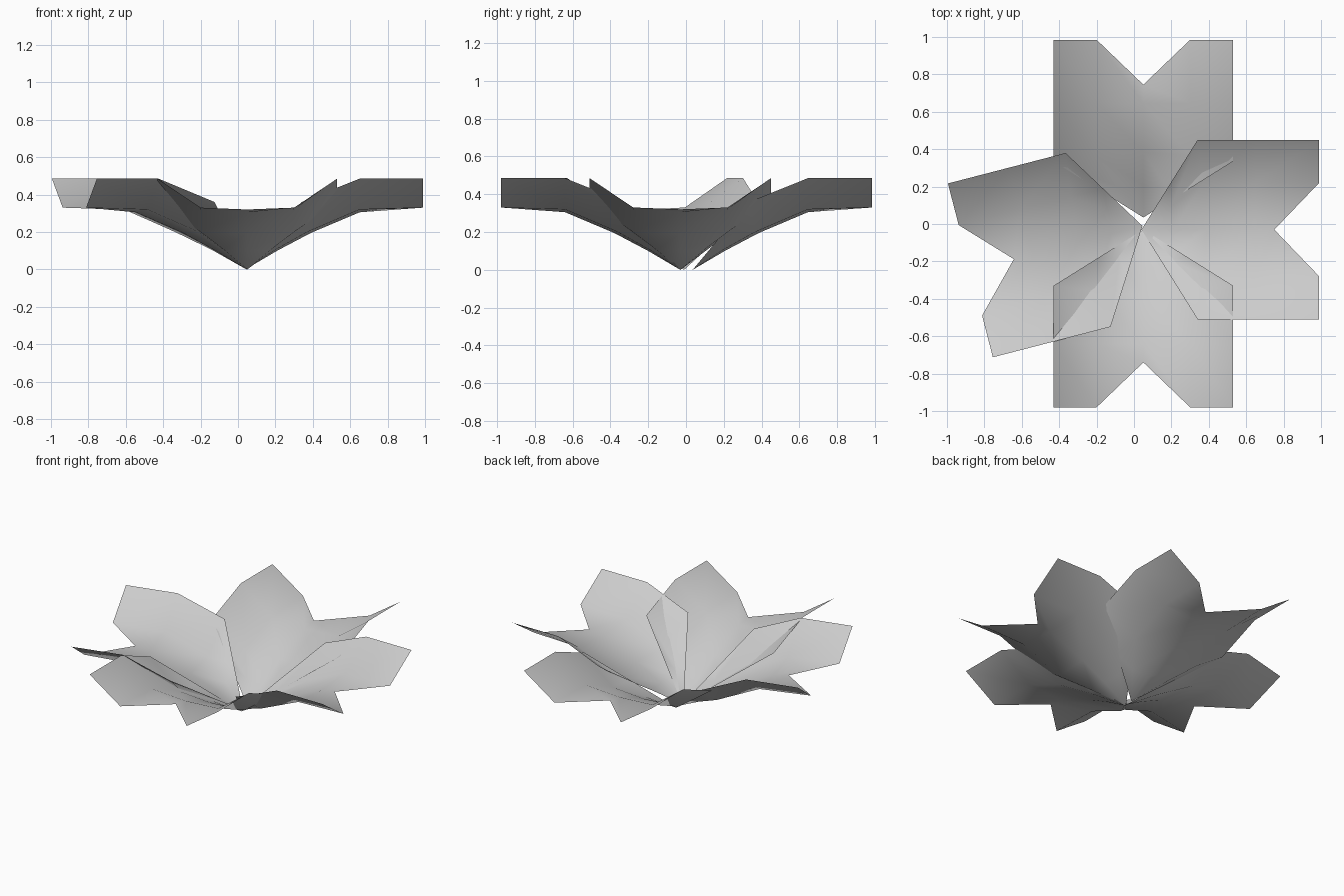
import bpy
import bmesh
from math import radians

if "Cube" in bpy.data.objects:
    bpy.data.objects.remove(bpy.data.objects["Cube"])

# Single leaf colour
grey = bpy.data.materials.new("leaf grey")
grey.use_nodes = True
color = (0.6, 0.6, 0.6, 1)
grey.diffuse_color = color
grey.node_tree.nodes["Principled BSDF"].inputs["Base Color"].default_value = color

# Half cross-sections from base to tip: rim, mid and keel points as (along, across, height)
ROWS = [
    [(0.15, 0.24, 0.18), (0.16, 0.125, 0.105), (0.17, 0, 0.10)],
    [(0.30, 0.48, 0.36), (0.33, 0.25, 0.20), (0.35, 0, 0.195)],
    [(0.61, 0.48, 0.485), (0.61, 0.25, 0.32), (0.61, 0, 0.305)],
    [(0.95, 0.48, 0.485), (0.95, 0.25, 0.33), (0.71, 0, 0.32)],
]


def leaf_mesh():
    """Folded leaf sheet with a pointed base and a notched tip."""
    bm = bmesh.new()
    base = bm.verts.new((0, 0, 0))
    grid = []
    for half in ROWS:
        right = [(u, -v, z) for u, v, z in half]
        grid.append([bm.verts.new(p) for p in right + half[-2::-1]])
    for a, b in zip(grid[0], grid[0][1:]):
        bm.faces.new((base, a, b))
    for near, far in zip(grid, grid[1:]):
        for i in range(len(near) - 1):
            bm.faces.new((near[i], far[i], far[i + 1], near[i + 1]))
    for face in bm.faces:
        face.smooth = True
    mesh = bpy.data.meshes.new("leaf")
    bm.to_mesh(mesh)
    bm.free()
    mesh.materials.append(grey)
    return mesh


# Four leaves spread around the base
mesh = leaf_mesh()
for name, x, y, angle in [
    ("left_leaf", 0.04, -0.03, 0),
    ("back_leaf", 0.05, 0.035, 90),
    ("right_leaf", 0.045, -0.01, 194.5),
    ("front_leaf", 0.05, -0.03, 270),
]:
    leaf = bpy.data.objects.new(name, mesh)
    leaf.location = (x, y, 0)
    leaf.rotation_euler.z = radians(angle)
    bpy.context.collection.objects.link(leaf)
